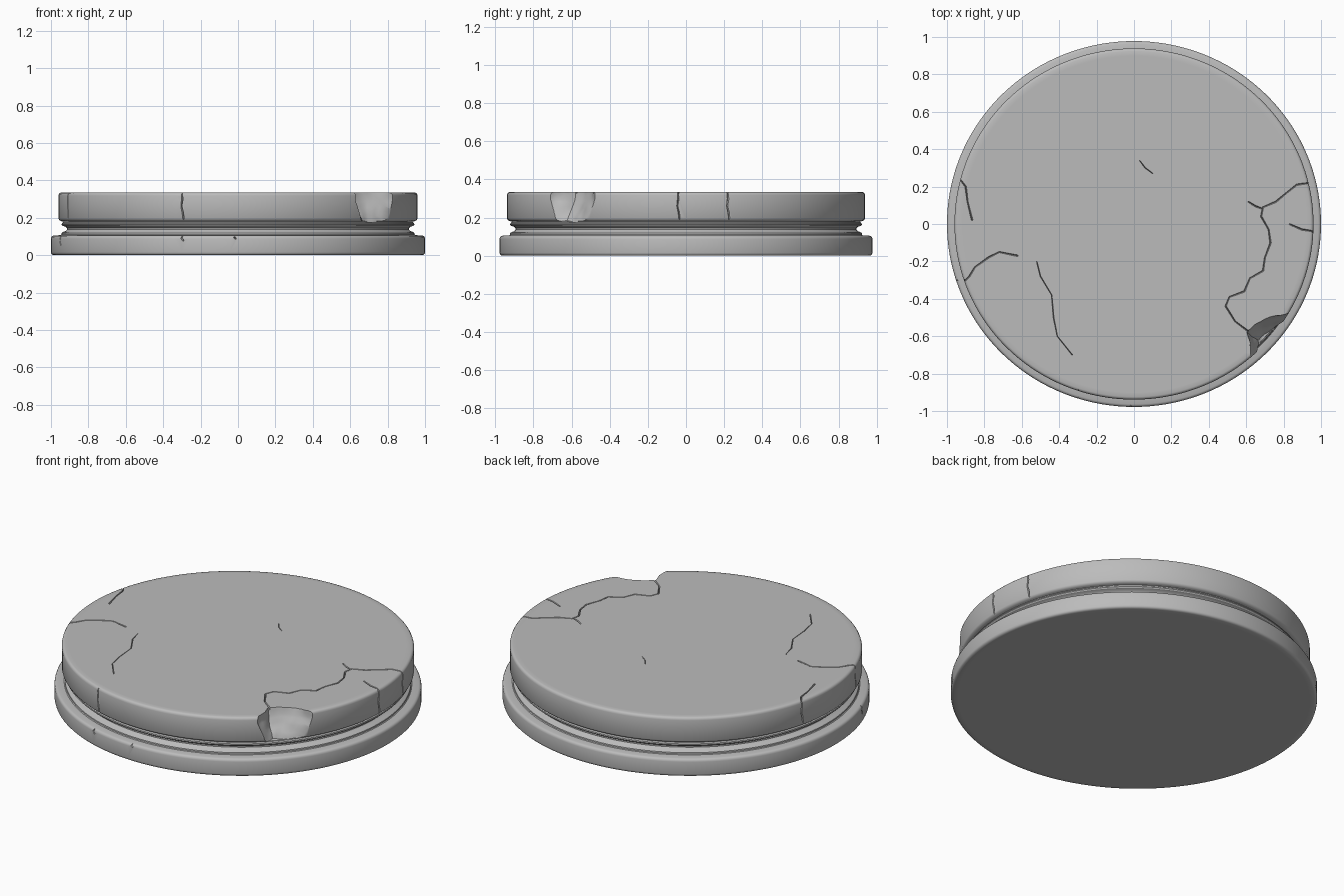
import bpy, bmesh, math
from mathutils import Vector, noise

if "Cube" in bpy.data.objects:
    bpy.data.objects.remove(bpy.data.objects["Cube"])

SQUASH = 0.978          # the disc is slightly narrower front to back
SEGMENTS = 144
TOP = 0.335

stone = bpy.data.materials.new("grey stone")
stone.diffuse_color = (0.5, 0.5, 0.5, 1)
stone.use_nodes = True
stone.node_tree.nodes["Principled BSDF"].inputs["Base Color"].default_value = stone.diffuse_color


def make_object(name, bm):
    bmesh.ops.recalc_face_normals(bm, faces=bm.faces)
    mesh = bpy.data.meshes.new(name)
    bm.to_mesh(mesh)
    bm.free()
    mesh.materials.append(stone)
    obj = bpy.data.objects.new(name, mesh)
    bpy.context.collection.objects.link(obj)
    return obj


def loft(name, rings):
    """Join closed rings of points and cap both ends."""
    bm = bmesh.new()
    loops = [[bm.verts.new(p) for p in ring] for ring in rings]
    n = len(loops[0])
    for a, b in zip(loops, loops[1:]):
        for i in range(n):
            j = (i + 1) % n
            bm.faces.new((a[i], a[j], b[j], b[i]))
    bm.faces.new(loops[0])
    bm.faces.new(loops[-1])
    return make_object(name, bm)


def on_wall(degrees, radius, z):
    a = math.radians(degrees)
    return Vector((radius * math.cos(a), radius * SQUASH * math.sin(a), z))


# Turned body: foot, moulded neck and thick upper slab
profile = [
    (0.96, 0), (0.985, 0), (0.993, 0.003), (0.998, 0.008), (1, 0.016),
    (1, 0.088), (0.998, 0.096), (0.993, 0.102), (0.985, 0.105),
    (0.948, 0.107), (0.944, 0.111), (0.943, 0.118), (0.936, 0.124),
    (0.922, 0.129), (0.914, 0.137), (0.914, 0.145), (0.922, 0.152),
    (0.938, 0.157), (0.943, 0.163), (0.942, 0.170), (0.935, 0.175),
    (0.934, 0.179), (0.946, 0.182), (0.955, 0.187), (0.96, 0.196),
    (0.96, 0.318), (0.958, 0.326), (0.953, 0.332), (0.945, TOP), (0.92, TOP),
]
body = loft("stone_platform", [
    [on_wall(360 * i / SEGMENTS, r, z) for i in range(SEGMENTS)]
    for r, z in profile])

cutters = []

# Broken notch in the front right rim, with a rugged surface
outside = [(0.95, -0.45), (1.05, -0.65), (0.90, -0.88), (0.67, -0.86)]
notch_levels = [
    (0.178, [(0.655, -0.67), (0.665, -0.62), (0.70, -0.59), (0.755, -0.545)]),
    (0.25, [(0.635, -0.68), (0.63, -0.60), (0.69, -0.55), (0.78, -0.515)]),
    (0.30, [(0.625, -0.69), (0.61, -0.58), (0.69, -0.515), (0.80, -0.49)]),
    (0.38, [(0.63, -0.70), (0.60, -0.565), (0.70, -0.485), (0.82, -0.47)]),
]
notch = loft("notch_cutter", [
    [(x, y, z) for x, y in inner + outside] for z, inner in notch_levels])
bm = bmesh.new()
bm.from_mesh(notch.data)
bmesh.ops.subdivide_edges(bm, edges=bm.edges, cuts=3, use_grid_fill=True)
bmesh.ops.triangulate(bm, faces=bm.faces)
for v in bm.verts:
    v.co += noise.noise_vector(v.co * 14) * 0.012
bm.to_mesh(notch.data)
bm.free()
cutters.append(notch)


def crack(points, normals, half_width=0.004, depth=0.012):
    """A narrow wedge following a line across the surface."""
    rings = []
    for i, (p, n) in enumerate(zip(points, normals)):
        along = points[min(i + 1, len(points) - 1)] - points[max(i - 1, 0)]
        side = along.cross(n).normalized()
        w = half_width * (0.8 + 0.3 * (i % 2))
        rings.append([p + n * 0.006 + side * w * 1.5,
                      p + n * 0.006 - side * w * 1.5, p - n * depth])
    cutters.append(loft("crack_cutter", rings))


# Cracks wandering over the top
top_cracks = [
    [(0.94, 0.22), (0.87, 0.21), (0.82, 0.17), (0.76, 0.12), (0.69, 0.09),
     (0.68, 0.04), (0.72, -0.03), (0.73, -0.10), (0.70, -0.18), (0.69, -0.25),
     (0.62, -0.29), (0.59, -0.36), (0.51, -0.39), (0.49, -0.44),
     (0.54, -0.52), (0.62, -0.58)],
    [(0.69, 0.08), (0.65, 0.095), (0.61, 0.12)],
    [(0.83, 0.0), (0.90, -0.03), (0.965, -0.04)],
    [(-0.91, -0.31), (-0.88, -0.28), (-0.85, -0.23), (-0.78, -0.18),
     (-0.72, -0.15), (-0.62, -0.17)],
    [(-0.52, -0.20), (-0.50, -0.28), (-0.44, -0.38), (-0.43, -0.50),
     (-0.41, -0.60), (-0.33, -0.70)],
    [(-0.93, 0.24), (-0.90, 0.20), (-0.89, 0.12), (-0.865, 0.02)],
    [(0.03, 0.34), (0.06, 0.30), (0.10, 0.27)],
]
for k, line in enumerate(top_cracks):
    up = [Vector((0, 0, 1))] * len(line)
    crack([Vector((x, y, TOP)) for x, y in line], up,
          0.002 if k in (4, 6) else 0.004)

# Cracks running down the slab wall and the foot: angle, radius, low, high
wall_cracks = [
    (251.8, 0.96, 0.19, 0.335), (-2.6, 0.96, 0.19, 0.335),
    (13.5, 0.96, 0.19, 0.335), (198.6, 0.96, 0.20, 0.335),
    (165.5, 0.96, 0.20, 0.335), (252.5, 1.0, 0.075, 0.107),
    (268.9, 1.0, 0.085, 0.107), (198.0, 1.0, 0.05, 0.107),
]
for angle, radius, low, high in wall_cracks:
    points, normals = [], []
    for i, sway in enumerate((0.5, 0.3, -0.2, 0.1, 0.0)):
        p = on_wall(angle + sway, radius, low + (high - low) * i / 4)
        points.append(p)
        normals.append(Vector((p.x, p.y, 0)).normalized())
    crack(points, normals)

# Carve everything out of the body
bpy.context.view_layer.objects.active = body
body.select_set(True)
for cutter in cutters:
    mod = body.modifiers.new("carve", 'BOOLEAN')
    mod.operation = 'DIFFERENCE'
    mod.solver = 'EXACT'
    mod.object = cutter
    bpy.ops.object.modifier_apply(modifier=mod.name)
    bpy.data.objects.remove(cutter)

bpy.ops.object.shade_smooth_by_angle(angle=math.radians(32))
